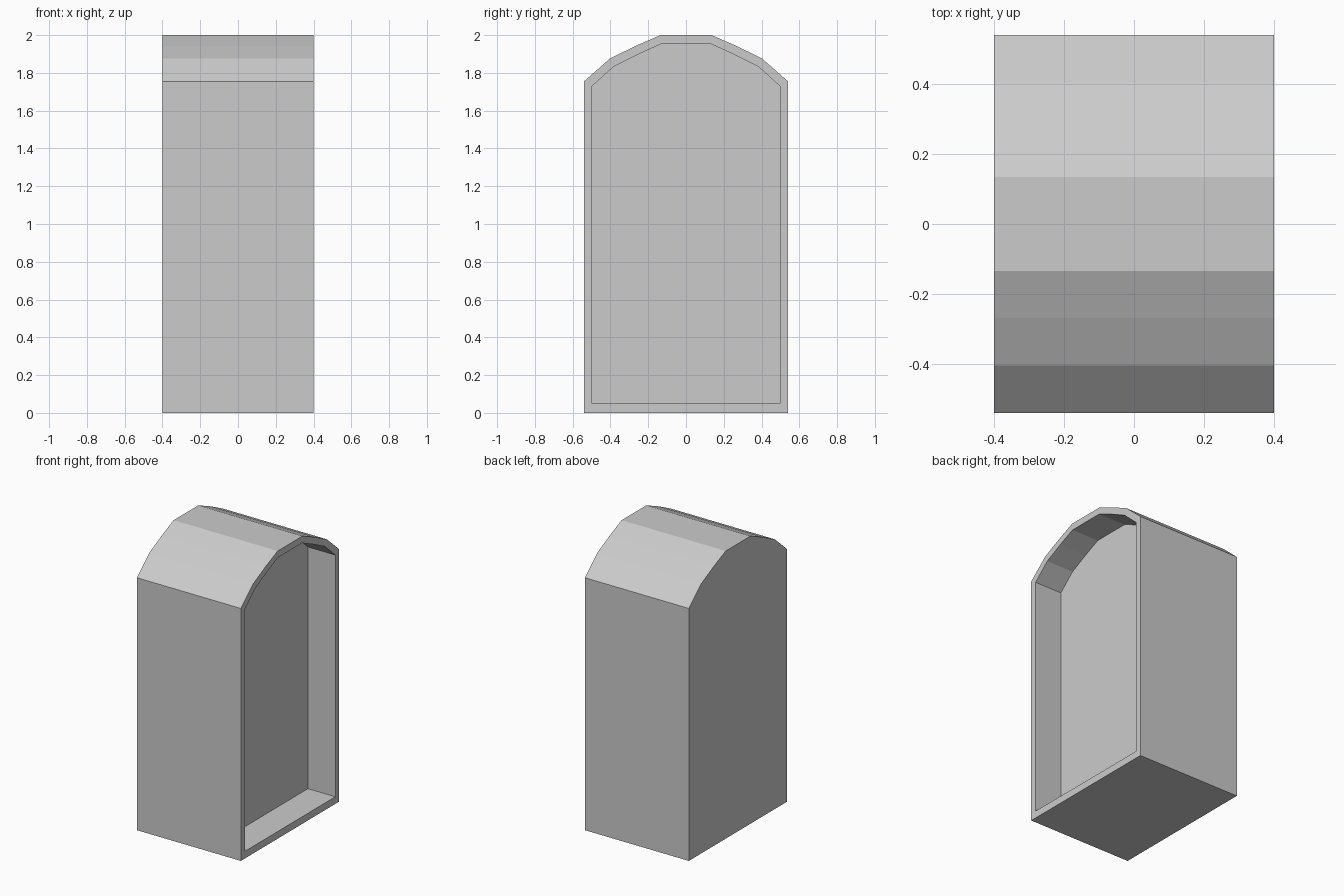
import bpy, bmesh

if "Cube" in bpy.data.objects:
    bpy.data.objects.remove(bpy.data.objects["Cube"])

# Half profiles (y, z) from the base up to the crown, mirrored below
OUTER = [(0.54, 0.0), (0.54, 1.755), (0.404, 1.875), (0.269, 1.942), (0.135, 2.0)]
INNER = [(0.497, 0.05), (0.497, 1.73), (0.382, 1.834), (0.256, 1.897), (0.132, 1.953)]
BACK, FRONT, RECESS = -0.4, 0.4, 0.19


def loop(bm, half, x):
    pts = half + [(-y, z) for y, z in reversed(half)]
    return [bm.verts.new((x, y, z)) for y, z in pts]


def bridge(bm, a, b):
    n = len(a)
    for i in range(n):
        j = (i + 1) % n
        bm.faces.new((a[i], a[j], b[j], b[i]))


# Arched body: closed rear, outer wall, rim, recess wall, recessed panel
bm = bmesh.new()
loops = [loop(bm, OUTER, BACK), loop(bm, OUTER, FRONT),
         loop(bm, INNER, FRONT), loop(bm, INNER, RECESS)]
for a, b in zip(loops, loops[1:]):
    bridge(bm, a, b)
bm.faces.new(loops[0])
bm.faces.new(loops[-1])
bmesh.ops.recalc_face_normals(bm, faces=bm.faces[:])

mesh = bpy.data.meshes.new("arched_niche")
bm.to_mesh(mesh)
bm.free()
bpy.context.collection.objects.link(bpy.data.objects.new("arched_niche", mesh))
